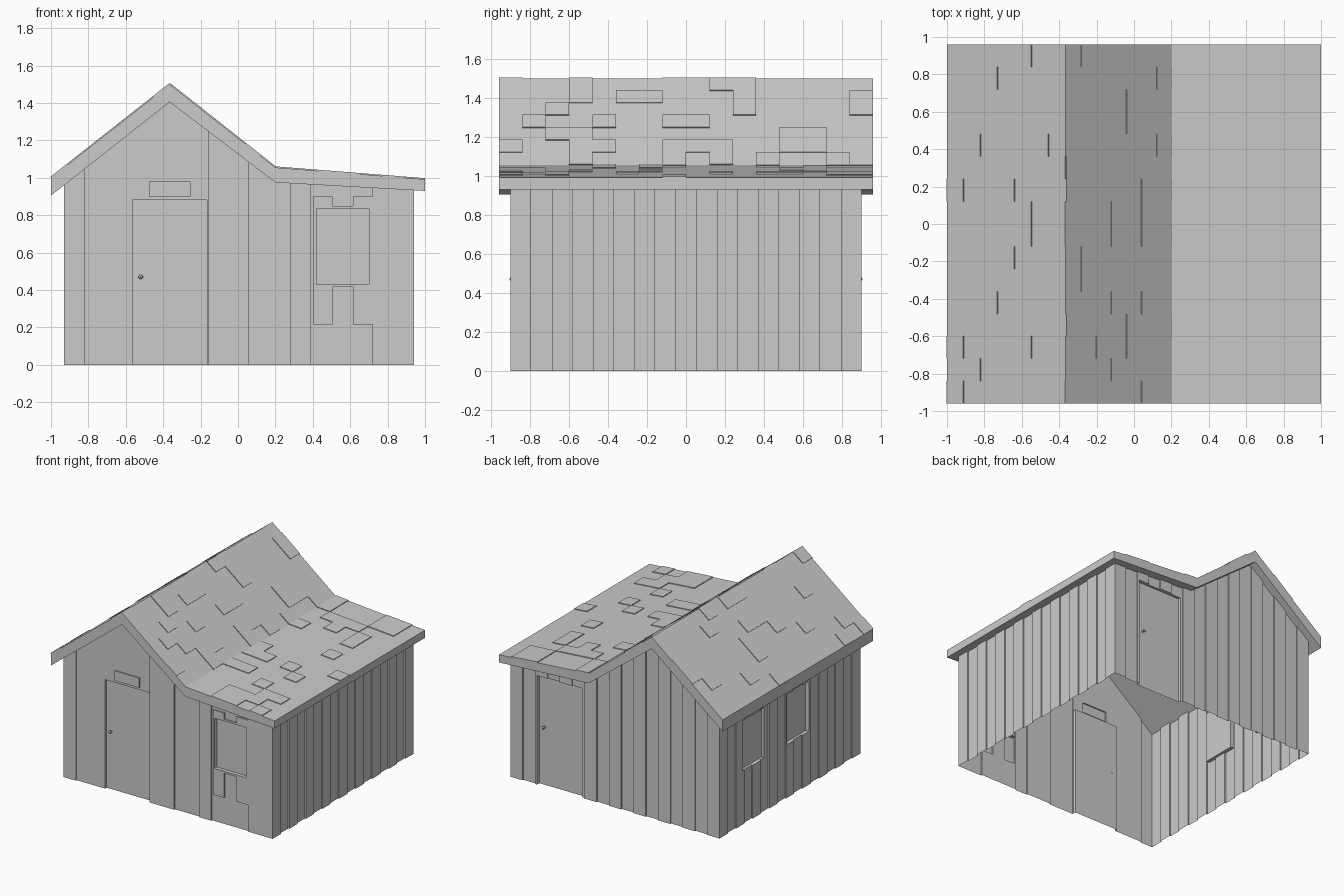
import bpy, bmesh, random
from mathutils import Vector

if "Cube" in bpy.data.objects:
    bpy.data.objects.remove(bpy.data.objects["Cube"])

random.seed(4)
X0, X1, Y = -0.93, 0.94, 0.9          # outer wall limits
ROOF_Y = 0.96
TOP = [(-1, 1.0), (-0.365, 1.5), (0.2, 1.055), (1, 0.992)]
UNDER = [(-1, 0.905), (-0.365, 1.405), (0.2, 0.975), (1, 0.93)]


def make_object(name, bm):
    bmesh.ops.remove_doubles(bm, verts=bm.verts, dist=1e-5)
    me = bpy.data.meshes.new(name)
    bm.to_mesh(me)
    bm.free()
    ob = bpy.data.objects.new(name, me)
    bpy.context.collection.objects.link(ob)
    return ob


def under_height(x):
    for (xa, za), (xb, zb) in zip(UNDER, UNDER[1:]):
        if xa <= x <= xb:
            return za + (zb - za) * (x - xa) / (xb - xa)


def relief(name, us, vs, depth, place, edge=None):
    """Stepped sheet: one flat cell per grid square, risers where depths differ."""
    bm = bmesh.new()
    nu, nv = len(us) - 1, len(vs) - 1
    d = [[depth((us[i] + us[i + 1]) / 2, (vs[j] + vs[j + 1]) / 2)
          for j in range(nv)] for i in range(nu)]

    def quad(*pts):
        bm.faces.new([bm.verts.new(place(*p)) for p in pts])

    def level(i, j, other):
        if 0 <= i < nu and 0 <= j < nv:
            return d[i][j]
        return other if edge is None else edge

    for i in range(nu + 1):
        for j in range(nv + 1):
            u, v = us[i], vs[j]
            if i < nu and j < nv:
                u2, v2, c = us[i + 1], vs[j + 1], d[i][j]
                quad((u, v, c), (u2, v, c), (u2, v2, c), (u, v2, c))
            if j < nv:
                b = level(i, j, 0)
                a = level(i - 1, j, b)
                if i == nu:
                    b = level(i, j, a)
                if a != b:
                    quad((u, v, a), (u, v, b), (u, vs[j + 1], b), (u, vs[j + 1], a))
            if i < nu:
                b = level(i, j, 0)
                a = level(i, j - 1, b)
                if j == nv:
                    b = level(i, j, a)
                if a != b:
                    quad((u, v, a), (us[i + 1], v, a), (us[i + 1], v, b), (u, v, b))
    return make_object(name, bm)


def wall(name, u0, u1, right, out, dist, raised, openings=(), pads=()):
    """Planked wall; its top row follows the underside of the roof."""
    w = (u1 - u0) / 17
    us = {round(u0 + w * i, 4) for i in range(18)}
    vs = {0, 1.075 if right.x else 0.85, 9}
    if right.x:
        us |= {round(x * right.x, 4) for x in (-0.365, 0.2)}
        vs = {0, 0.915, 9}
    for a, b, c, e, _ in list(openings) + list(pads):
        us |= {a, b}
        vs |= {c, e}

    def depth(u, v):
        for a, b, c, e, dd in list(openings) + list(pads):
            if a < u < b and c < v < e:
                return dd
        return 0 if int((u - u0) / w) in raised else -0.01

    def place(u, v, dd):
        p = right * u + out * (dist + dd)
        top = under_height(p.x) + 0.003
        # upper rows are squeezed so none rises above the roof line
        return Vector((p.x, p.y, top if v == 9 else min(v, top)))

    return relief(name, sorted(us), sorted(vs), depth, place)


# Planked walls with recessed doors and windows
ALT = set(range(0, 17, 2))
x, y = Vector((1, 0, 0)), Vector((0, 1, 0))
wall("front_wall", X0, X1, x, -y, Y, {0, 7, 8, 11, 15, 16},
     [(-0.565, -0.165, 0, 0.88, -0.03), (0.42, 0.70, 0.43, 0.835, -0.03)],
     [(0.505, 0.615, 0.215, 0.415, -0.01), (0.505, 0.615, 0.85, 0.9, -0.01),
      (0.405, 0.72, 0.215, 0.9, 0), (-0.475, -0.255, 0.9, 0.98, 0)])
wall("back_wall", -X1, -X0, -x, y, Y, ALT,
     [(-0.70, -0.30, 0, 0.88, -0.03)])
wall("right_wall", -Y, Y, y, x, X1, ALT)
wall("left_wall", -Y, Y, -y, -x, -X0, ALT,
     [(-0.60, -0.32, 0.43, 0.835, -0.03), (-0.04, 0.24, 0.43, 0.835, -0.03)])

# Roof slab: fascia, gable boards and underside
bm = bmesh.new()


def roof_quad(*pts):
    bm.faces.new([bm.verts.new(p) for p in pts])


for k in range(3):
    (xa, ta), (xb, tb) = TOP[k:k + 2]
    ua, ub = UNDER[k][1], UNDER[k + 1][1]
    f, b = -ROOF_Y, ROOF_Y
    roof_quad((xa, f, ua), (xb, f, ub), (xb, f, tb), (xa, f, ta))
    roof_quad((xb, b, ub), (xa, b, ua), (xa, b, ta), (xb, b, tb))
    roof_quad((xa, b, ua), (xb, b, ub), (xb, f, ub), (xa, f, ua))
for s, i in ((-1, 0), (1, 3)):
    px, t, u = TOP[i][0], TOP[i][1], UNDER[i][1]
    e = ROOF_Y * s
    roof_quad((px, -e, u), (px, e, u), (px, e, t), (px, -e, t))
make_object("roof_slab", bm)


# Shingled roof slopes
def slope(name, low, high, side):
    p0, p1 = Vector((low[0], 0, low[1])), Vector((high[0], 0, high[1]))
    right = y * side
    n = right.cross(p1 - p0).normalized()
    us = [ROOF_Y * (-1 + i / 8) for i in range(17)]
    vs = [j / 7 for j in range(8)]
    relief(name, us, vs, lambda u, v: random.choice((0, 0, 0, 0.006)),
           lambda u, v, d: p0.lerp(p1, v) + right * u + n * d, edge=0)


slope("left_roof_shingles", TOP[0], TOP[1], -1)
slope("middle_roof_shingles", TOP[2], TOP[1], 1)
slope("right_roof_shingles", TOP[3], TOP[2], 1)


# Door handles: stem and knob
for name, hx, s in (("front_door", -0.52, -1), ("back_door", 0.65, 1)):
    bpy.ops.mesh.primitive_cylinder_add(vertices=8, radius=0.006, depth=0.025,
        location=(hx, s * 0.88, 0.47), rotation=(1.5708, 0, 0))
    bpy.context.object.name = name + "_handle_stem"
    bpy.ops.mesh.primitive_uv_sphere_add(segments=8, ring_count=6, radius=0.012,
        location=(hx, s * 0.893, 0.47))
    bpy.context.object.name = name + "_handle_knob"
